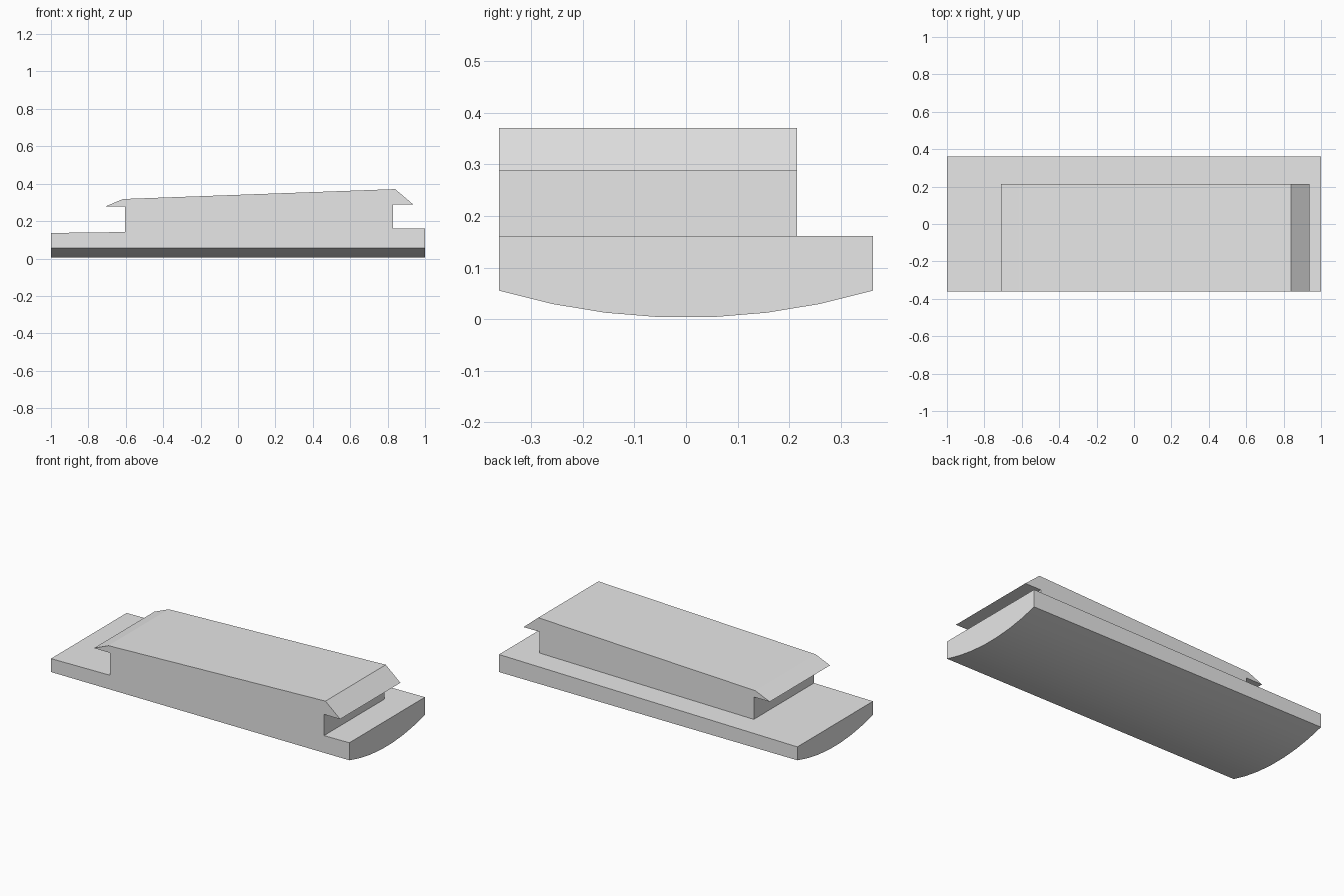
import bpy
import bmesh
import math
from mathutils import Vector

if "Cube" in bpy.data.objects:
    bpy.data.objects.remove(bpy.data.objects["Cube"], do_unlink=True)

grey = bpy.data.materials.new("light grey")
grey.use_nodes = True
colour = (0.8, 0.8, 0.8, 1)
grey.diffuse_color = colour
grey.node_tree.nodes["Principled BSDF"].inputs["Base Color"].default_value = colour

HALF_WIDTH = 0.362


def extrude(name, points, offset):
    """Extrude a closed 3D outline along an offset into a solid."""
    bm = bmesh.new()
    face = bm.faces.new([bm.verts.new(p) for p in points])
    result = bmesh.ops.extrude_face_region(bm, geom=[face], use_keep_orig=True)
    moved = [v for v in result["geom"] if isinstance(v, bmesh.types.BMVert)]
    bmesh.ops.translate(bm, verts=moved, vec=Vector(offset))
    bmesh.ops.recalc_face_normals(bm, faces=bm.faces)
    mesh = bpy.data.meshes.new(name)
    bm.to_mesh(mesh)
    bm.free()
    mesh.materials.append(grey)
    obj = bpy.data.objects.new(name, mesh)
    bpy.context.collection.objects.link(obj)
    return obj


def deck_height(x):
    return 0.149 + 0.0125 * x


# Base: shallow arched underside and a gently sloping deck
radius, bottom, segments = 1.28, 0.003, 7
half_angle = math.asin(HALF_WIDTH / radius)
section = [(-1, HALF_WIDTH, 0.2), (-1, -HALF_WIDTH, 0.2)]
for i in range(segments + 1):
    a = half_angle * (2 * i / segments - 1)
    section.append((-1, radius * math.sin(a), bottom + radius * (1 - math.cos(a))))
base = extrude("base", section, (2, 0, 0))
for v in base.data.vertices:
    if v.co.z > 0.15:
        v.co.z = deck_height(v.co.x)

# Raised block with a pointed lip at each end
outline = [(-0.605, deck_height(-0.605)), (-0.605, 0.277), (-0.712, 0.277),
           (-0.615, 0.318), (0.84, 0.371), (0.938, 0.288),
           (0.83, 0.288), (0.83, deck_height(0.83))]
block = extrude("raised_block", [(x, -HALF_WIDTH, z) for x, z in outline],
                (0, HALF_WIDTH + 0.215, 0))

# Smooth the arch only
bpy.ops.object.select_all(action="DESELECT")
base.select_set(True)
bpy.context.view_layer.objects.active = base
bpy.ops.object.shade_smooth_by_angle(angle=math.radians(15))
